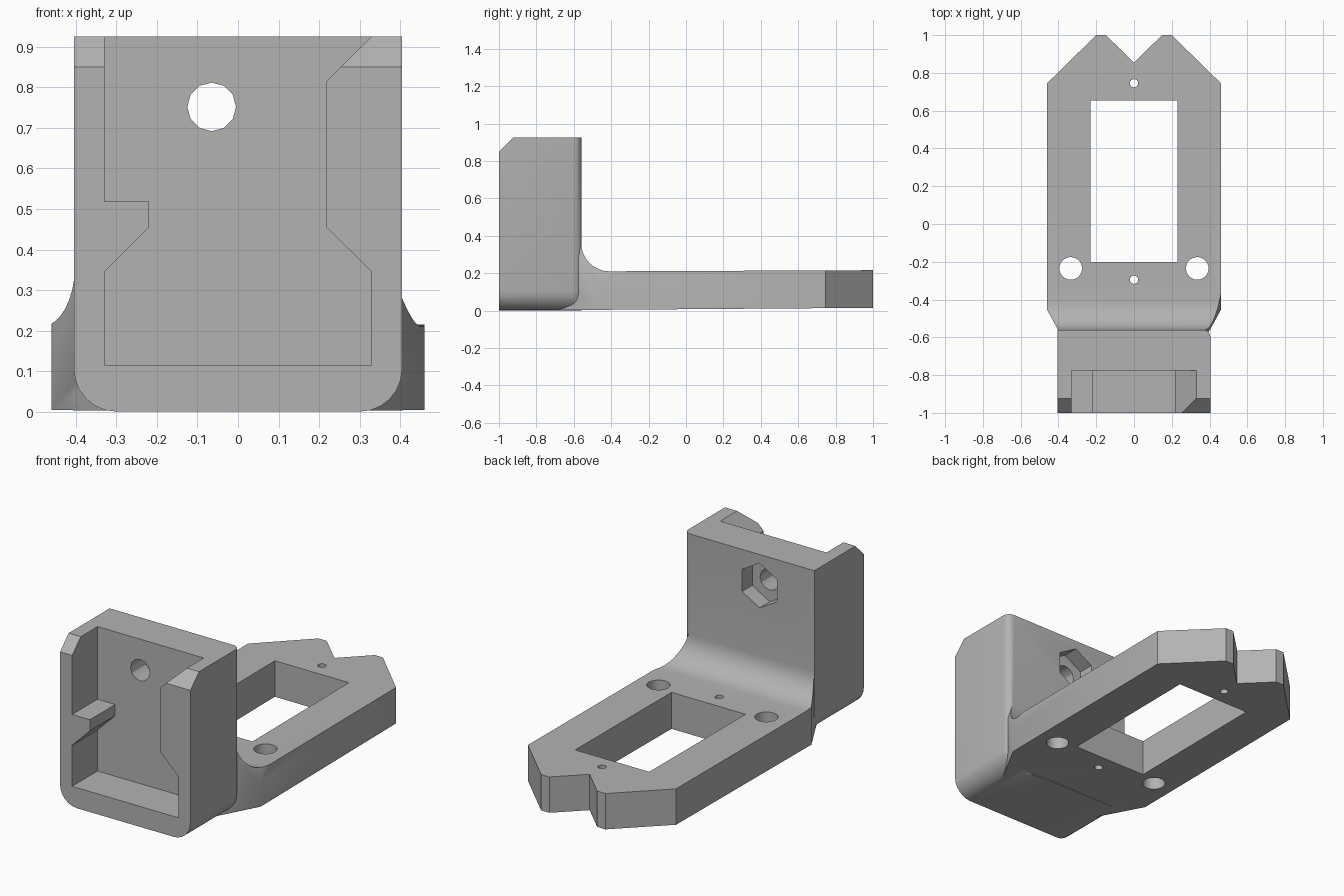
import bpy, bmesh
from math import sin, cos, pi, radians
from mathutils import Vector

if "Cube" in bpy.data.objects:
    bpy.data.objects.remove(bpy.data.objects["Cube"])

grey = bpy.data.materials.new("plain_grey")
grey.use_nodes = True
grey.diffuse_color = (0.45, 0.45, 0.45, 1)
grey.node_tree.nodes["Principled BSDF"].inputs["Base Color"].default_value = (0.45, 0.45, 0.45, 1)

PLACE = {"x": lambda a, b, d: (d, a, b),
         "y": lambda a, b, d: (a, d, b),
         "z": lambda a, b, d: (a, b, d)}


def prism(profile, axis, start, end):
    """Extrude a closed 2D profile along an axis."""
    bm = bmesh.new()
    face = bm.faces.new([bm.verts.new(PLACE[axis](a, b, start)) for a, b in profile])
    new = bmesh.ops.extrude_face_region(bm, geom=[face])["geom"]
    shift = Vector(PLACE[axis](0, 0, end - start))
    bmesh.ops.translate(bm, vec=shift, verts=[v for v in new if isinstance(v, bmesh.types.BMVert)])
    bmesh.ops.recalc_face_normals(bm, faces=bm.faces)
    return bm


def arc(cx, cy, r, a0, a1, n):
    return [(cx + r * cos(radians(a0 + (a1 - a0) * i / n)),
             cy + r * sin(radians(a0 + (a1 - a0) * i / n))) for i in range(n + 1)]


def disc(cx, cy, r, n, turn=0):
    return [(cx + r * cos(turn + 2 * pi * i / n), cy + r * sin(turn + 2 * pi * i / n)) for i in range(n)]


def slice_off(bm, point, normal):
    """Cut away everything beyond a plane and close the cut."""
    res = bmesh.ops.bisect_plane(bm, geom=bm.verts[:] + bm.edges[:] + bm.faces[:],
                                 plane_co=point, plane_no=normal, clear_outer=True)
    edges = [e for e in res["geom_cut"] if isinstance(e, bmesh.types.BMEdge)]
    bmesh.ops.holes_fill(bm, edges=edges, sides=0)
    bmesh.ops.recalc_face_normals(bm, faces=bm.faces)


def to_object(bm, name):
    mesh = bpy.data.meshes.new(name)
    bm.to_mesh(mesh)
    bm.free()
    mesh.materials.append(grey)
    obj = bpy.data.objects.new(name, mesh)
    bpy.context.collection.objects.link(obj)
    return obj


def combine(target, bm, operation):
    tool = to_object(bm, "cutter")
    tool.hide_render = True
    mod = target.modifiers.new("bool", "BOOLEAN")
    mod.operation, mod.object, mod.solver = operation, tool, "EXACT"
    bpy.context.view_layer.objects.active = target
    bpy.ops.object.modifier_apply(modifier=mod.name)
    bpy.data.objects.remove(tool)


W, TOP, BACK = 0.405, 0.926, -0.56

# Upright housing with rounded lower corners
box = prism([(W, TOP), (-W, TOP)] + arc(-W + 0.105, 0.105, 0.105, 180, 270, 6)
            + arc(W - 0.105, 0.105, 0.105, 270, 360, 6), "y", -1, BACK)
rounded = [e for e in box.edges
           if all(abs(v.co.y - BACK) < 1e-4 and v.co.x > 0.29 for v in e.verts)
           and min(v.co.z for v in e.verts) < TOP - 0.01]
bmesh.ops.bevel(box, geom=rounded, offset=0.04, segments=4, profile=0.5, affect="EDGES")
slice_off(box, (0, -1, 0.85), (0, -1, 1))
bracket = to_object(box, "mounting_bracket")

# Base plate and curved web, trimmed to its outline
plate = prism([(-0.745, 0.002), (1, 0.015), (1, 0.216)]
              + arc(-0.41, 0.36, 0.15, 270, 180, 8) + [(-0.745, 0.36)], "x", -0.46, 0.46)
for s in (-1, 1):
    slice_off(plate, (s * 0.46, -0.455, 0), (s * 0.1, -0.055, 0))
    slice_off(plate, (s * 0.46, 0.745, 0), (s * 0.255, 0.26, 0))
slice_off(plate, (0.46, -0.37, 0.21), (0.0196, -0.0042, 0.0054))
combine(bracket, plate, "UNION")

# Front pocket with side catches
pocket = [(-0.33, 0.115), (0.33, 0.115), (0.33, 0.345), (0.218, 0.455), (0.218, 0.815),
          (0.33, TOP), (0.33, 1.1), (-0.33, 1.1), (-0.33, 0.518), (-0.22, 0.518),
          (-0.22, 0.455), (-0.33, 0.345)]
combine(bracket, prism(pocket, "y", -1.1, -0.775), "DIFFERENCE")

# Screw hole and hexagonal nut recess in the back wall
combine(bracket, prism(disc(-0.065, 0.752, 0.06, 12), "y", -0.9, -0.4), "DIFFERENCE")
combine(bracket, prism(disc(-0.065, 0.752, 0.125, 6, pi / 2), "y", -0.65, -0.4), "DIFFERENCE")

# Window, end notch and holes through the plate
openings = [[(-0.23, -0.2), (0.23, -0.2), (0.23, 0.655), (-0.23, 0.655)],
            [(0, 0.855), (0.2, 1.05), (-0.2, 1.05)],
            disc(0, 0.745, 0.022, 16), disc(0, -0.295, 0.022, 16),
            disc(0.335, -0.235, 0.06, 24), disc(-0.335, -0.235, 0.06, 24)]
for outline in openings:
    combine(bracket, prism(outline, "z", -0.2, 0.5), "DIFFERENCE")

bpy.ops.object.select_all(action="DESELECT")
bracket.select_set(True)
bpy.context.view_layer.objects.active = bracket
bpy.ops.object.shade_smooth_by_angle(angle=radians(30))
